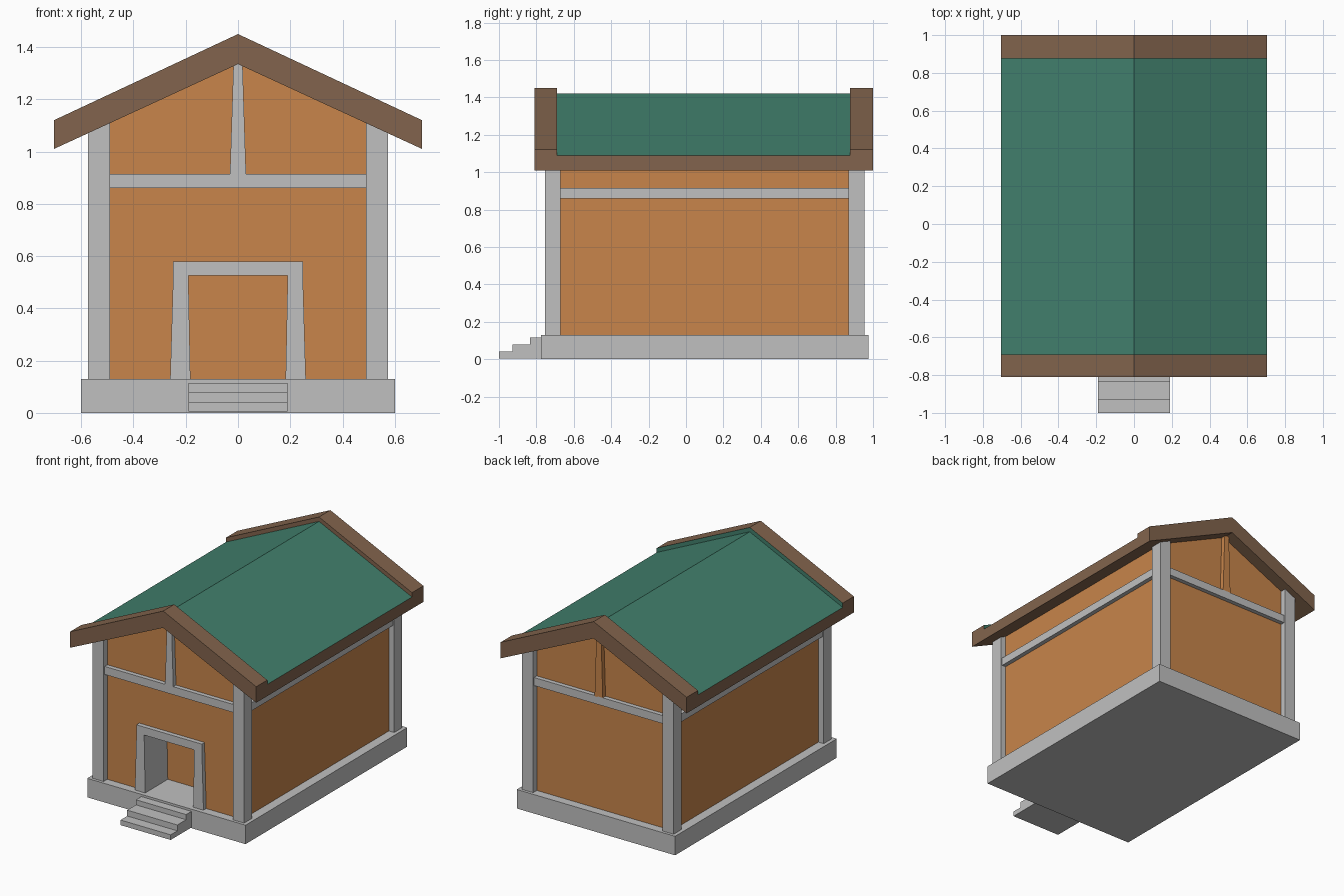
import bpy
import bmesh

if "Cube" in bpy.data.objects:
    bpy.data.objects.remove(bpy.data.objects["Cube"])


def material(name, color):
    m = bpy.data.materials.new(name)
    m.diffuse_color = (*color, 1)
    m.use_nodes = True
    m.node_tree.nodes["Principled BSDF"].inputs["Base Color"].default_value = m.diffuse_color
    return m


STONE = material("grey stone", (0.53, 0.53, 0.53))
ORANGE = material("orange plaster", (0.58, 0.235, 0.07))
BROWN = material("brown wood", (0.223, 0.127, 0.074))
GREEN = material("green roofing", (0.054, 0.216, 0.152))


def extrude(name, profile, a0, a1, mats, axis="y", rule=None):
    """Extrude a 2D profile: (x, z) along y, or (y, z) along x."""
    def place(p, a):
        return (p[0], a, p[1]) if axis == "y" else (a, p[0], p[1])
    bm = bmesh.new()
    ends = [[bm.verts.new(place(p, a)) for p in profile] for a in (a0, a1)]
    bm.faces.new(ends[0])
    bm.faces.new(ends[1][::-1])
    n = len(profile)
    for i in range(n):
        j = (i + 1) % n
        bm.faces.new((ends[0][j], ends[0][i], ends[1][i], ends[1][j]))
    bmesh.ops.recalc_face_normals(bm, faces=bm.faces)
    bm.normal_update()
    if rule:
        for f in bm.faces:
            f.material_index = 1 if rule(f.normal) else 0
    mesh = bpy.data.meshes.new(name)
    bm.to_mesh(mesh)
    bm.free()
    for m in mats:
        mesh.materials.append(m)
    ob = bpy.data.objects.new(name, mesh)
    bpy.context.collection.objects.link(ob)
    return ob


def box(name, x0, x1, y0, y1, z0, z1, mat):
    return extrude(name, [(x0, z0), (x1, z0), (x1, z1), (x0, z1)], y0, y1, [mat])


# Foundation and entrance steps
box("foundation", -0.6, 0.6, -0.775, 0.975, 0, 0.13, STONE)
extrude("entrance_steps",
        [(-1, 0.005), (-1, 0.04), (-0.928, 0.04), (-0.928, 0.08),
         (-0.833, 0.08), (-0.833, 0.115), (-0.77, 0.115), (-0.77, 0.005)],
        -0.19, 0.19, [STONE], axis="x")

# Gabled walls with a recessed doorway
walls = extrude("walls", [(-0.535, 0.12), (0.535, 0.12), (0.535, 1.11),
                          (0, 1.36), (-0.535, 1.11)], -0.715, 0.915, [ORANGE])
cutter = box("doorway_cutter", -0.2, 0.2, -0.9, -0.5, 0, 0.54, ORANGE)
cutter.hide_render = True
mod = walls.modifiers.new("doorway", "BOOLEAN")
mod.operation = "DIFFERENCE"
mod.solver = "EXACT"
mod.object = cutter
bpy.context.view_layer.objects.active = walls
bpy.ops.object.modifier_apply(modifier=mod.name)
bpy.data.objects.remove(cutter)

# Deep door frame with tapered jambs
for s, side in ((-1, "left"), (1, "right")):
    extrude("door_jamb_" + side,
            [(s * 0.26, 0.12), (s * 0.182, 0.12), (s * 0.19, 0.53), (s * 0.248, 0.53)],
            -0.745, -0.495, [STONE])
box("door_lintel", -0.248, 0.248, -0.746, -0.495, 0.525, 0.58, STONE)

# Corner posts and side beams
for s, side in ((-1, "left"), (1, "right")):
    x0, x1 = sorted((s * 0.49, s * 0.575))
    box("front_post_" + side, x0, x1, -0.755, -0.67, 0.12, 1.125, STONE)
    box("back_post_" + side, x0, x1, 0.87, 0.955, 0.12, 1.125, STONE)
    x0, x1 = sorted((s * 0.5, s * 0.565))
    box("side_beam_" + side, x0, x1, -0.68, 0.88, 0.86, 0.915, STONE)

# Gable beams and tapered king posts
for name, y0, y1, mat in (("front", -0.745, -0.69, STONE), ("back", 0.89, 0.945, ORANGE)):
    box(name + "_beam", -0.495, 0.495, y0, y1, 0.86, 0.915, STONE)
    extrude(name + "_king_post",
            [(-0.031, 0.91), (0.031, 0.91), (0.017, 1.35), (-0.017, 1.35)],
            y0, y1, [mat])


def roof(name, y0, y1, raise_by, rule=None):
    profile = [(-0.705, 1.01), (0, 1.335), (0.705, 1.01),
               (0.705, 1.09 + raise_by), (0, 1.42 + raise_by), (-0.705, 1.09 + raise_by)]
    extrude(name, profile, y0, y1, [BROWN, GREEN], rule=rule)


# Roof slab with green top, between two raised gable boards
roof("roof_slab", -0.69, 0.877, 0, lambda n: n.z > 0.5)
roof("front_gable_board", -0.81, -0.69, 0.03, lambda n: n.y > 0.5)
roof("back_gable_board", 0.877, 1.0, 0.03)
